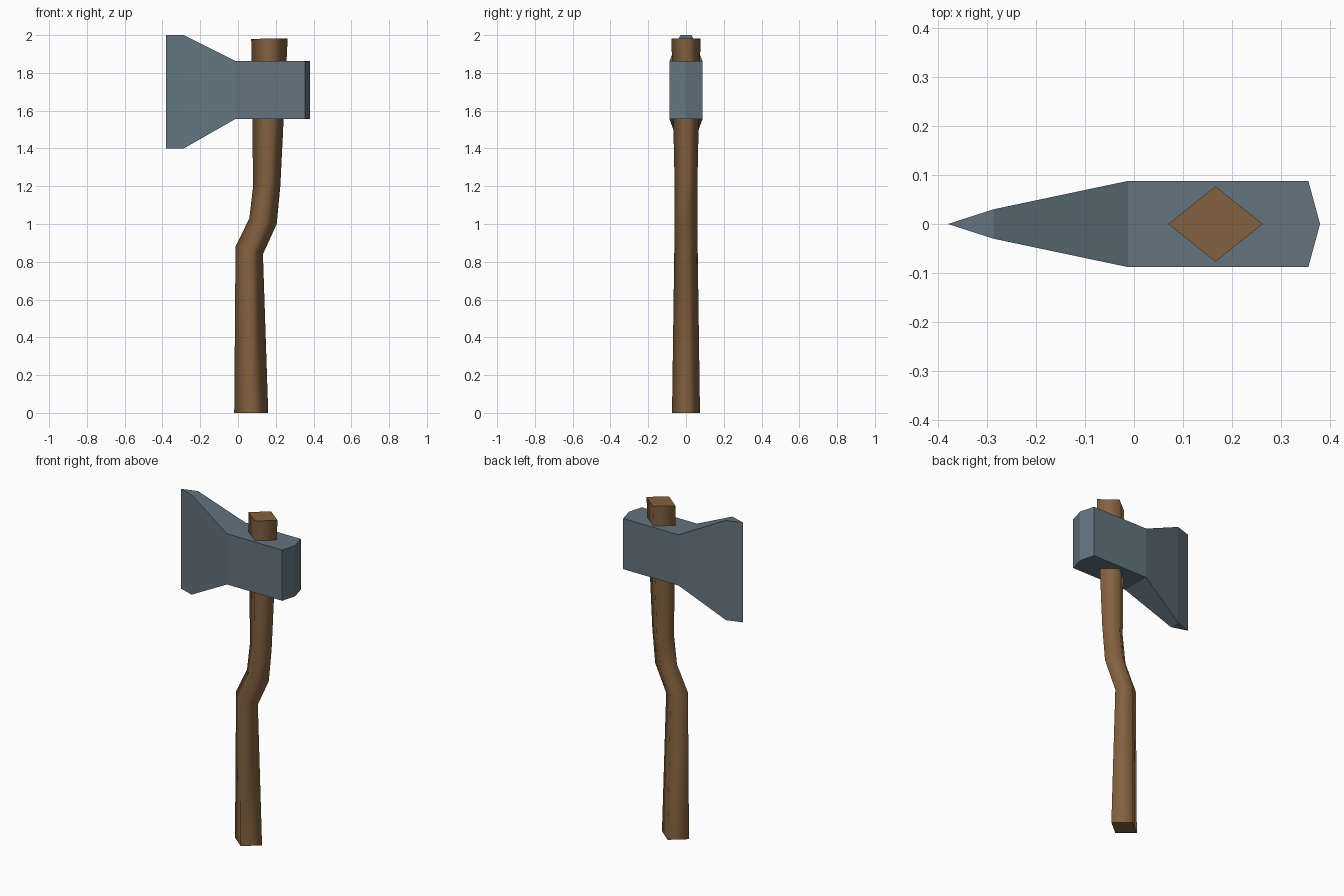
import bpy, bmesh

if "Cube" in bpy.data.objects:
    bpy.data.objects.remove(bpy.data.objects["Cube"])


def material(name, rgb):
    m = bpy.data.materials.new(name)
    m.diffuse_color = (*rgb, 1)
    m.use_nodes = True
    m.node_tree.nodes["Principled BSDF"].inputs["Base Color"].default_value = m.diffuse_color
    return m


def finish(bm, name, mat):
    bmesh.ops.recalc_face_normals(bm, faces=bm.faces)
    mesh = bpy.data.meshes.new(name)
    bm.to_mesh(mesh)
    bm.free()
    mesh.materials.append(mat)
    ob = bpy.data.objects.new(name, mesh)
    bpy.context.collection.objects.link(ob)
    return ob


wood = material("brown wood", (0.23, 0.12, 0.05))
steel = material("blue grey steel", (0.125, 0.175, 0.215))

# Axe handle: diamond cross-section swept through a bend
# left x, left z, right x, right z, half depth
rings = [
    (-0.02, 0.0, 0.16, 0.0, 0.074),
    (-0.013, 0.88, 0.132, 0.84, 0.062),
    (0.06, 1.03, 0.205, 1.0, 0.06),
    (0.08, 1.2, 0.224, 1.2, 0.06),
    (0.07, 1.98, 0.263, 1.983, 0.077),
]
bm = bmesh.new()
loops = []
for lx, lz, rx, rz, d in rings:
    mx, mz = (lx + rx) / 2, (lz + rz) / 2
    loops.append([bm.verts.new(p) for p in
                  ((lx, 0, lz), (mx, -d, mz), (rx, 0, rz), (mx, d, mz))])
for a, b in zip(loops, loops[1:]):
    for i in range(4):
        j = (i + 1) % 4
        bm.faces.new((a[i], a[j], b[j], b[i])).smooth = True
# flat end caps with sharp rims
for end in (loops[0], loops[-1]):
    cap = bm.faces.new(end)
    for e in cap.edges:
        e.smooth = False
finish(bm, "handle", wood)

# Axe head: flat-faced plan stations along x
# x, half thickness, bottom z, top z
stations = [
    (-0.38, 0.0, 1.40, 2.0),
    (-0.287, 0.03, 1.40, 2.0),
    (-0.012, 0.088, 1.557, 1.862),
    (0.356, 0.088, 1.557, 1.862),
    (0.38, 0.0, 1.557, 1.862),
]
bm = bmesh.new()
loops = [[bm.verts.new(p) for p in
          ((x, -h, lo), (x, h, lo), (x, h, hi), (x, -h, hi))]
         for x, h, lo, hi in stations]
for a, b in zip(loops, loops[1:]):
    for i in range(4):
        j = (i + 1) % 4
        bm.faces.new((a[i], a[j], b[j], b[i]))
# collapse the cutting edge and the poll ridge
bmesh.ops.remove_doubles(bm, verts=bm.verts, dist=0.0005)
finish(bm, "axe_head", steel)
